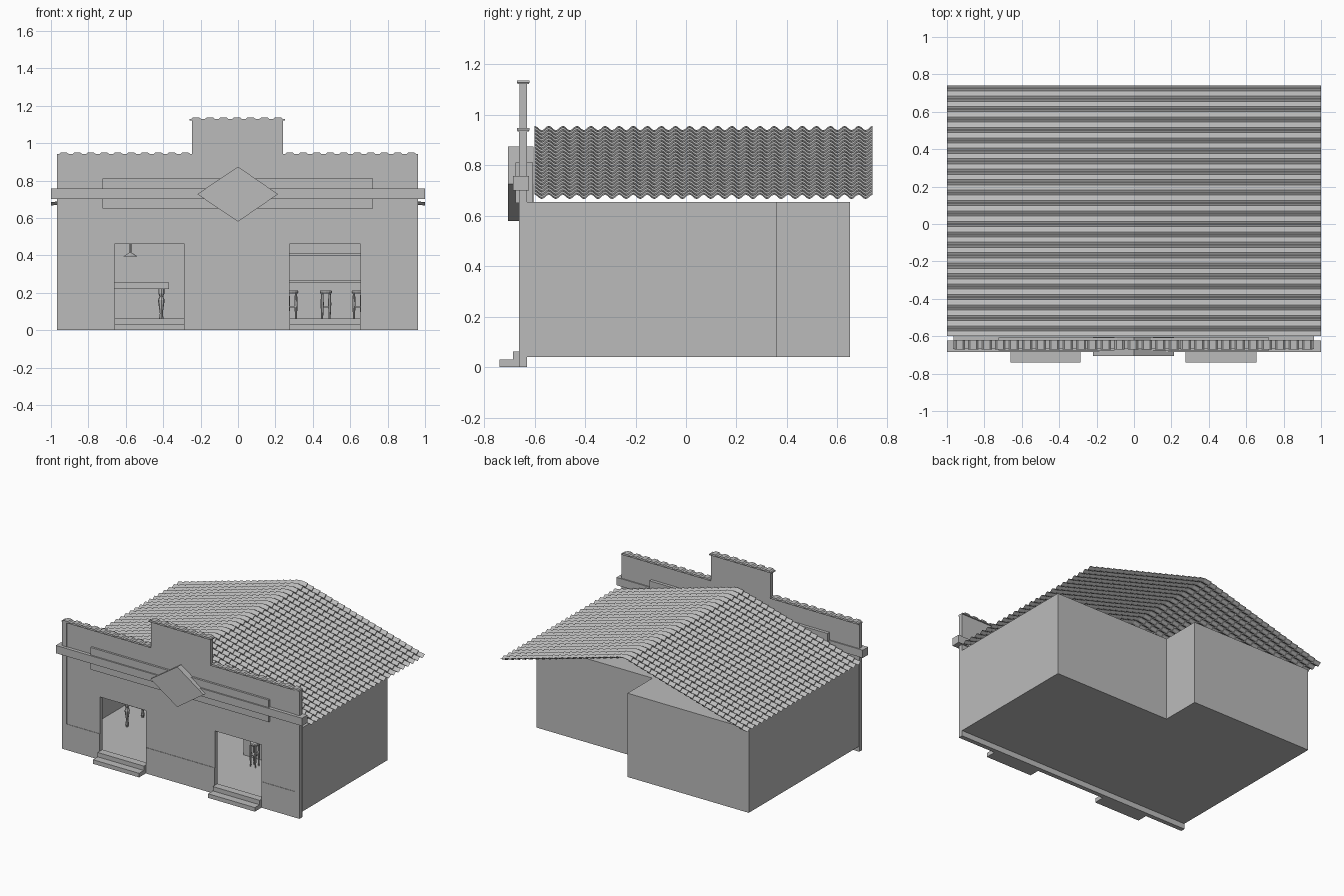
import bpy, bmesh, math

if "Cube" in bpy.data.objects:
    bpy.data.objects.remove(bpy.data.objects["Cube"])

grey = bpy.data.materials.new("light_grey")
grey.diffuse_color = (0.5, 0.5, 0.5, 1)
grey.use_nodes = True
grey.node_tree.nodes["Principled BSDF"].inputs["Base Color"].default_value = grey.diffuse_color


def finish(name, bm):
    me = bpy.data.meshes.new(name)
    bm.to_mesh(me)
    bm.free()
    me.materials.append(grey)
    ob = bpy.data.objects.new(name, me)
    bpy.context.collection.objects.link(ob)
    return ob


def add_box(bm, x0, x1, y0, y1, z0, z1):
    r = bmesh.ops.create_cube(bm, size=1)
    for v in r["verts"]:
        v.co = ((x0 + x1) / 2 + v.co.x * (x1 - x0),
                (y0 + y1) / 2 + v.co.y * (y1 - y0),
                (z0 + z1) / 2 + v.co.z * (z1 - z0))


def boxes(name, *specs):
    bm = bmesh.new()
    for s in specs:
        add_box(bm, *s)
    return finish(name, bm)


def prism(bm, pts, offset):
    """Extrude a closed outline of 3D points by an offset vector."""
    f = bm.faces.new([bm.verts.new(p) for p in pts])
    r = bmesh.ops.extrude_face_region(bm, geom=[f], use_keep_orig=True)
    bmesh.ops.translate(bm, vec=offset,
                        verts=[g for g in r["geom"] if isinstance(g, bmesh.types.BMVert)])
    bmesh.ops.recalc_face_normals(bm, faces=bm.faces)


def add_lathe(bm, x, y, profile, n=8):
    rings = [[bm.verts.new((x + r * math.cos(2 * math.pi * i / n),
                            y + r * math.sin(2 * math.pi * i / n), z))
              for i in range(n)] for r, z in profile]
    for a, b in zip(rings, rings[1:]):
        for i in range(n):
            j = (i + 1) % n
            bm.faces.new((a[i], a[j], b[j], b[i]))
    bm.faces.new(rings[0][::-1])
    bm.faces.new(rings[-1])


# Front wall with raised centre and two door openings
DOORS = ((-0.66, -0.285), (0.275, 0.655))
outline = [(-0.967, 0)]
for a, b in DOORS:
    outline += [(a, 0), (a, 0.46), (b, 0.46), (b, 0)]
outline += [(0.963, 0), (0.963, 0.937), (0.24, 0.937), (0.24, 1.125),
            (-0.245, 1.125), (-0.245, 0.937), (-0.967, 0.937)]
bm = bmesh.new()
prism(bm, [(x, -0.66, z) for x, z in outline], (0, 0.03, 0))
finish("front_wall", bm)

# House body: stepped plan, open towards the front wall
plan = [(-0.965, -0.631), (0.962, -0.631), (0.962, 0.36), (0.02, 0.36), (0.02, 0.65), (-0.965, 0.65)]
bm = bmesh.new()
prism(bm, [(x, y, 0.04) for x, y in plan], (0, 0, 0.615))
bm.normal_update()
front = [f for f in bm.faces if f.normal.y < -0.9]
bmesh.ops.delete(bm, geom=front, context="FACES_ONLY")
finish("house_body", bm)

# Shallow wainscot strips and lintels on the front
strips = [(x0, x1, -0.663, -0.66, 0.0, 0.19)
          for x0, x1 in ((-0.967, -0.66), (-0.285, 0.275), (0.655, 0.963))]
strips += [(x0, x0 + 0.04, -0.663, -0.66, 0.19, 0.937) for x0 in (-0.967, 0.923)]
boxes("front_wall_trim", *strips)

# Moulding band, sign board and diamond
boxes("moulding_band", (-1, 1, -0.685, -0.622, 0.70, 0.757))
boxes("sign_board", (-0.725, 0.722, -0.675, -0.607, 0.65, 0.812))
bm = bmesh.new()
prism(bm, [(-0.218, -0.705, 0.727), (0, -0.705, 0.58), (0.214, -0.705, 0.727), (0, -0.705, 0.874)],
      (0, 0.10, 0))
finish("diamond_plaque", bm)

# Door steps
for a, b in DOORS:
    boxes("door_steps", (a, b, -0.74, -0.63, 0, 0.03), (a, b, -0.685, -0.63, 0.03, 0.062))

# Coping tiles on the front wall
bm = bmesh.new()
for x0, x1, z in ((-0.967, -0.245, 0.937), (0.24, 0.963, 0.937), (-0.26, 0.25, 1.125)):
    add_box(bm, x0, x1, -0.668, -0.622, z - 0.003, z + 0.004)
    n = round((x1 - x0) / 0.073)
    step = (x1 - x0) / n
    for i in range(n):
        c = x0 + (i + 0.5) * step
        prism(bm, [(c - 0.028, -0.67, z + 0.002), (c + 0.028, -0.67, z + 0.002),
                   (c + 0.017, -0.67, z + 0.012), (c - 0.017, -0.67, z + 0.012)], (0, 0.05, 0))
finish("coping_tiles", bm)

# Tiled roof: corrugated courses stepping up each slope
COURSES, COLS, SUB = 20, 24, 6
EAVE, RIDGE, Y0, Y1 = 0.667, 0.948, -0.6, 0.74
for side, name in ((-1, "roof_left"), (1, "roof_right")):
    bm = bmesh.new()
    prev = None
    for k in range(COURSES):
        for t, lift in ((k / COURSES, 0.008), ((k + 1) / COURSES, 0.0)):
            row = []
            for i in range(COLS * SUB + 1):
                wave = 0.009 * math.cos(2 * math.pi * i / SUB)
                row.append(bm.verts.new((side * (1 - t),
                                         Y0 + (Y1 - Y0) * i / (COLS * SUB),
                                         EAVE + (RIDGE - EAVE) * t + lift + wave)))
            if prev:
                for i in range(len(row) - 1):
                    q = (prev[i], prev[i + 1], row[i + 1], row[i])
                    bm.faces.new(q if side > 0 else q[::-1])
            prev = row
    finish(name, bm)

# Table with turned legs, seen through the left door
boxes("table_top", (-0.80, -0.37, -0.24, 0.02, 0.22, 0.255))
bm = bmesh.new()
for x in (-0.76, -0.41):
    for y in (-0.20, -0.02):
        add_lathe(bm, x, y, [(0.008, 0.04), (0.012, 0.06), (0.008, 0.09), (0.018, 0.16),
                             (0.01, 0.18), (0.016, 0.195), (0.016, 0.22)])
finish("table_legs", bm)

# Counter and stools, seen through the right door
boxes("counter", (0.13, 0.85, -0.12, 0.02, 0.04, 0.40), (0.12, 0.86, -0.135, 0.03, 0.40, 0.41),
      (0.13, 0.85, -0.13, -0.12, 0.255, 0.265))
for x in (0.29, 0.47, 0.64):
    bm = bmesh.new()
    add_lathe(bm, x, -0.22, [(0.03, 0.195), (0.033, 0.205), (0.03, 0.212)], 12)
    for sx in (-1, 1):
        for sy in (-1, 1):
            add_lathe(bm, x + sx * 0.02, -0.22 + sy * 0.02,
                      [(0.005, 0.04), (0.006, 0.09), (0.009, 0.14), (0.006, 0.195)], 6)
    add_box(bm, x - 0.02, x + 0.02, -0.243, -0.197, 0.12, 0.128)
    finish("stool", bm)

# Hanging lamp shade
bm = bmesh.new()
add_lathe(bm, -0.575, -0.1, [(0.036, 0.395), (0.005, 0.415), (0.003, 0.65)])
finish("hanging_lamp", bm)
